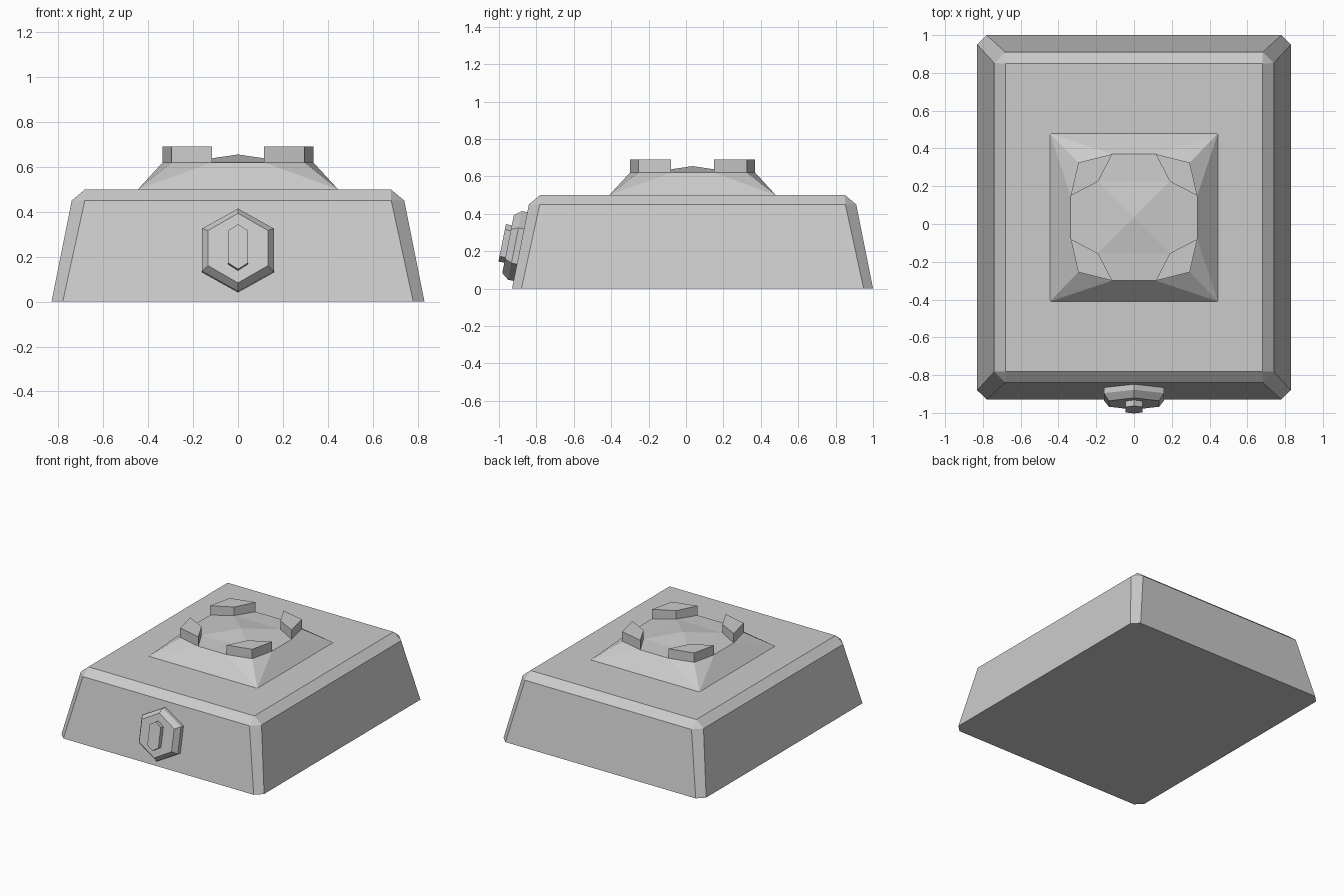
import bpy
import bmesh
from mathutils import Matrix, Vector

if "Cube" in bpy.data.objects:
    bpy.data.objects.remove(bpy.data.objects["Cube"])

CY = 0.035  # centre of the body in y; the front button balances the overall depth


def loft(name, rings, matrix=Matrix()):
    """Skin equal-length rings, merge coincident points and cap both ends."""
    bm = bmesh.new()
    verts = {}

    def vert(p):
        key = tuple(round(c, 4) for c in p)
        if key not in verts:
            verts[key] = bm.verts.new(key)
        return verts[key]

    def face(points):
        unique = list(dict.fromkeys(vert(p) for p in points))
        if len(unique) > 2:
            bm.faces.new(unique)

    n = len(rings[0])
    face(rings[0][::-1])
    for a, b in zip(rings, rings[1:]):
        for i in range(n):
            j = (i + 1) % n
            face((a[i], a[j], b[j], b[i]))
    face(rings[-1])
    bmesh.ops.recalc_face_normals(bm, faces=bm.faces)
    mesh = bpy.data.meshes.new(name)
    bm.to_mesh(mesh)
    bm.free()
    obj = bpy.data.objects.new(name, mesh)
    obj.matrix_world = matrix
    bpy.context.collection.objects.link(obj)
    return obj


def four_way(corner, z):
    """Repeat the points of one corner round all four corners, anticlockwise."""
    ring = []
    for sx, sy in ((1, 1), (-1, 1), (-1, -1), (1, -1)):
        pts = corner if sx * sy > 0 else corner[::-1]
        ring += [(sx * x, sy * y, z) for x, y in pts]
    return ring


def chamfered(hx, hy, c, z):
    return four_way([(hx, hy - c), (hx - c, hy)], z)


def hexagon(w, h, side, z):
    return [(w, -side, z), (w, side, z), (0, h, z),
            (-w, side, z), (-w, -side, z), (0, -h, z)]


centre = Matrix.Translation((0, CY, 0))

# Tapered body with chamfered corners and top edge
loft("body", [chamfered(0.83, 0.965, 0.05, 0),
              chamfered(0.74, 0.875, 0.058, 0.45),
              chamfered(0.68, 0.815, 0, 0.5)], centre)

# Raised mount: square foot, faceted rim, shallow pyramid top
rim = [(0.335, 0.115), (0.295, 0.29), (0.115, 0.335)]
loft("mount", [four_way([(0.445, 0.445)] * 3, 0.5),
               four_way(rim, 0.62),
               four_way([(0.19, 0.19)] * 3, 0.627),
               four_way([(0, 0)] * 3, 0.655)], centre)

# Four corner lugs on the rim
lug = rim + [(0.19, 0.19)]
for i, (sx, sy) in enumerate(((1, 1), (-1, 1), (-1, -1), (1, -1))):
    loft(f"corner_lug_{i + 1}",
         [[(sx * x, sy * y, z) for x, y in lug] for z in (0.62, 0.69)], centre)

# Hexagonal button, square to the sloping front face
up = Vector((0, 0.09, 0.45)).normalized()
right = Vector((1, 0, 0))
out = right.cross(up)
slope = Matrix((right, up, out)).transposed().to_4x4()
slope.translation = (0, -0.885, 0.225)
loft("button", [hexagon(0.16, 0.187, 0.096, -0.01),
                hexagon(0.16, 0.187, 0.096, 0.03),
                hexagon(0.133, 0.158, 0.08, 0.068)], slope)
loft("button_centre", [hexagon(0.045, 0.102, 0.073, 0.06),
                       hexagon(0.045, 0.102, 0.073, 0.1)], slope)
